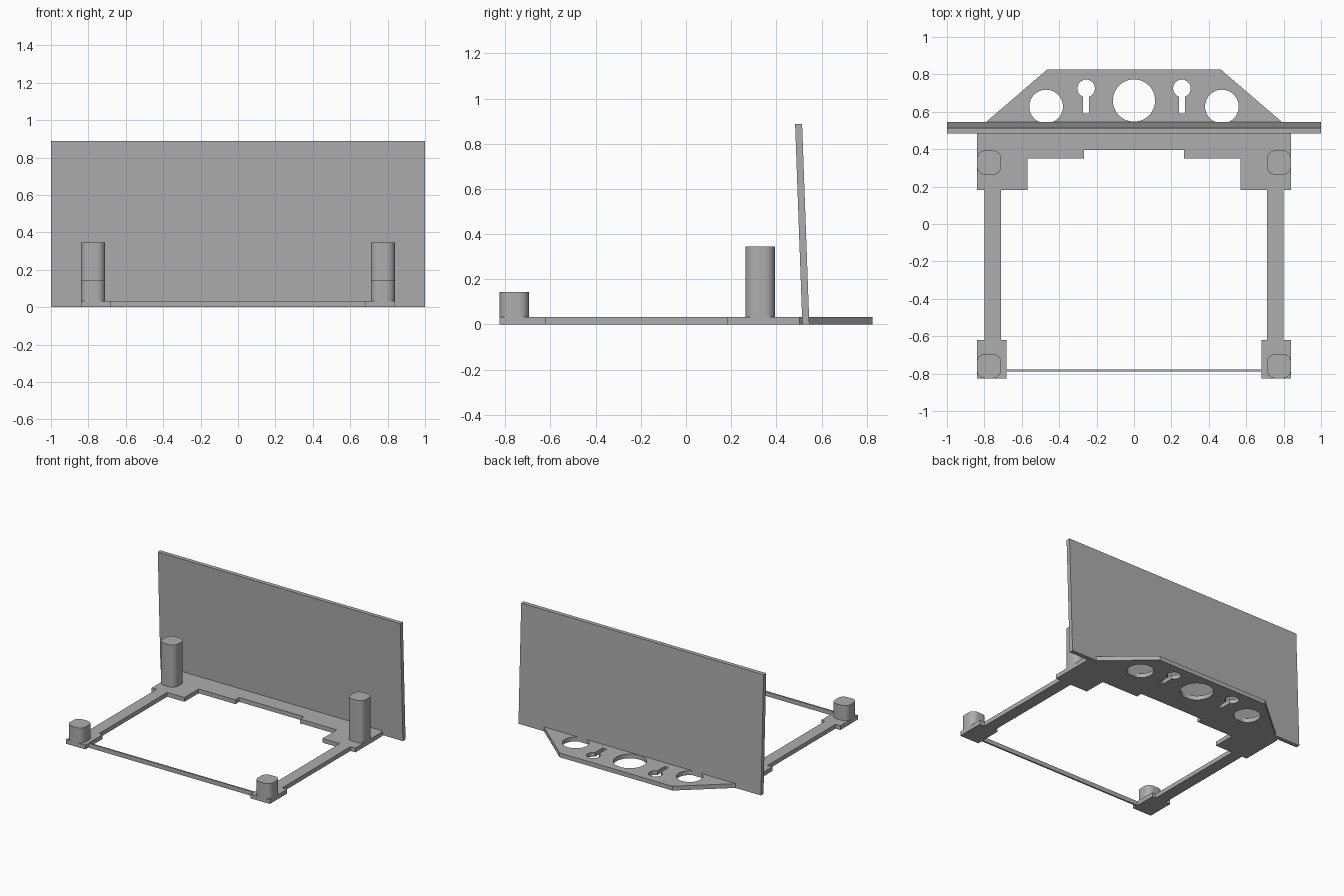
import bpy
import bmesh
from math import asin, cos, pi, radians, sin

if "Cube" in bpy.data.objects:
    bpy.data.objects.remove(bpy.data.objects["Cube"])

grey = bpy.data.materials.new("plain grey")
grey.use_nodes = True
COLOUR = (0.42, 0.42, 0.42, 1)
grey.diffuse_color = COLOUR
grey.node_tree.nodes["Principled BSDF"].inputs["Base Color"].default_value = COLOUR

THICK = 0.032


def arc(cx, cy, r, start, end, steps):
    return [(cx + r * cos(start + (end - start) * i / steps),
             cy + r * sin(start + (end - start) * i / steps)) for i in range(steps + 1)]


def circle(cx, cy, r):
    return arc(cx, cy, r, 0, 2 * pi, 48)[:-1]


def rectangle(x0, x1, y0, y1):
    return [(x0, y0), (x1, y0), (x1, y1), (x0, y1)]


def rounded(cx, cy, half, r):
    corners = ((1, 1), (-1, 1), (-1, -1), (1, -1))
    points = []
    for i, (sx, sy) in enumerate(corners):
        points += arc(cx + sx * (half - r), cy + sy * (half - r), r,
                      i * pi / 2, (i + 1) * pi / 2, 8)
    return points


def keyhole(cx, cy, r, half, bottom):
    a = asin(half / r)
    head = arc(cx, cy, r, -pi / 2 + a, 3 * pi / 2 - a, 28)
    return head + [(cx - half, bottom), (cx + half, bottom)]


def extrude(name, loops, z0, z1):
    """Solid from a flat outline; any further loops become holes."""
    curve = bpy.data.curves.new(name + " profile", "CURVE")
    curve.dimensions = "2D"
    curve.fill_mode = "BOTH"
    curve.extrude = (z1 - z0) / 2
    for loop in loops:
        spline = curve.splines.new("POLY")
        spline.points.add(len(loop) - 1)
        for point, (x, y) in zip(spline.points, loop):
            point.co = (x, y, 0, 1)
        spline.use_cyclic_u = True
    temp = bpy.data.objects.new(name + " profile", curve)
    bpy.context.collection.objects.link(temp)
    graph = bpy.context.evaluated_depsgraph_get()
    mesh = bpy.data.meshes.new_from_object(temp.evaluated_get(graph))
    bpy.data.objects.remove(temp)
    bm = bmesh.new()
    bm.from_mesh(mesh)
    bmesh.ops.remove_doubles(bm, verts=bm.verts, dist=0.0001)
    bmesh.ops.translate(bm, verts=bm.verts, vec=(0, 0, (z0 + z1) / 2))
    bmesh.ops.recalc_face_normals(bm, faces=bm.faces)
    bm.to_mesh(mesh)
    bm.free()
    mesh.name = name
    mesh.materials.clear()
    mesh.materials.append(grey)
    obj = bpy.data.objects.new(name, mesh)
    bpy.context.collection.objects.link(obj)
    bpy.ops.object.select_all(action="DESELECT")
    obj.select_set(True)
    bpy.context.view_layer.objects.active = obj
    bpy.ops.object.shade_smooth_by_angle(angle=radians(30))
    return obj


# Base frame: right half of the outline, mirrored, with mounting holes
half = [(0.465, 0.825), (0.84, 0.503), (0.84, 0.183), (0.8, 0.183), (0.8, -0.62),
        (0.84, -0.62), (0.84, -0.825), (0.682, -0.825), (0.682, -0.62),
        (0.712, -0.62), (0.712, 0.183), (0.57, 0.183), (0.57, 0.35),
        (0.267, 0.35), (0.267, 0.395)]
outline = half + [(-x, y) for x, y in reversed(half)]
holes = [circle(0, 0.66, 0.113)]
for side in (-1, 1):
    holes.append(circle(side * 0.47, 0.628, 0.09))
    holes.append(keyhole(side * 0.256, 0.725, 0.047, 0.016, 0.592))
extrude("base_frame", [outline] + holes, 0, THICK)

# Thin tie bar across the front
extrude("front_tie_bar", [rectangle(-0.69, 0.69, -0.789, -0.777)], 0, THICK)

# Rounded corner posts, short in front and tall behind
for side, label in ((-1, "right"), (1, "left")):
    for y, top, place in ((-0.76, 0.144, "front"), (0.328, 0.346, "rear")):
        extrude(f"{place}_{label}_post", [rounded(side * 0.775, y, 0.065, 0.045)],
                THICK - 0.002, top)

# Upright panel, leaning slightly forward
PANEL_TOP, LEAN = 0.888, 0.032
panel = extrude("leaning_panel", [rectangle(-1, 1, 0.515, 0.546)], 0, PANEL_TOP)
for vert in panel.data.vertices:
    vert.co.y -= LEAN * vert.co.z / PANEL_TOP
